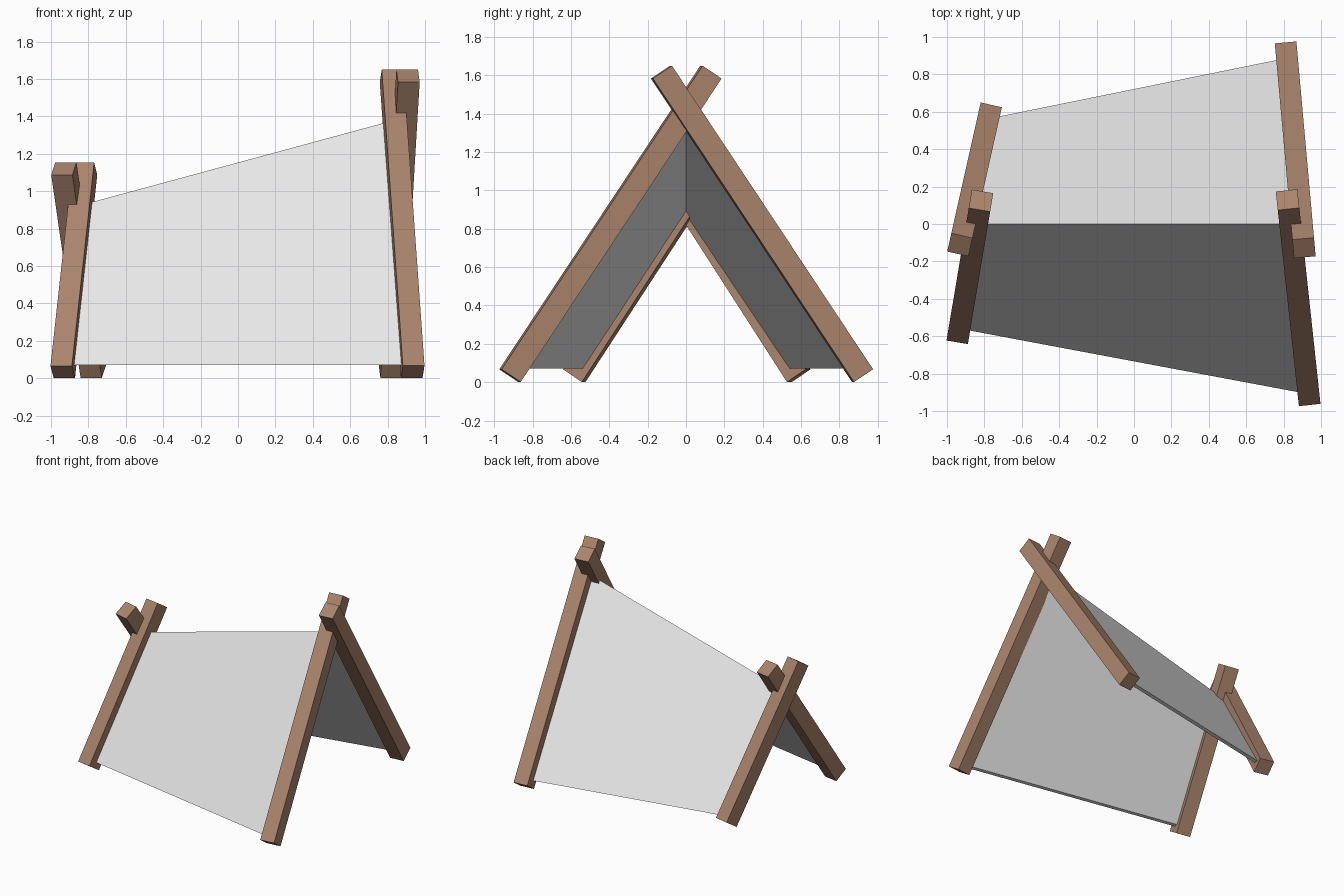
import bpy, bmesh
from mathutils import Vector

if "Cube" in bpy.data.objects:
    bpy.data.objects.remove(bpy.data.objects["Cube"])


def material(name, rgb):
    m = bpy.data.materials.new(name)
    m.diffuse_color = (*rgb, 1)
    m.use_nodes = True
    m.node_tree.nodes["Principled BSDF"].inputs["Base Color"].default_value = m.diffuse_color
    return m


wood = material("brown_wood", (0.40, 0.23, 0.15))
canvas = material("pale_canvas", (0.80, 0.80, 0.80))


def mesh_object(name, verts, faces, mat):
    me = bpy.data.meshes.new(name)
    bm = bmesh.new()
    vs = [bm.verts.new(v) for v in verts]
    for f in faces:
        bm.faces.new([vs[i] for i in f])
    bmesh.ops.recalc_face_normals(bm, faces=bm.faces)
    bm.to_mesh(me)
    bm.free()
    me.materials.append(mat)
    ob = bpy.data.objects.new(name, me)
    bpy.context.collection.objects.link(ob)
    return ob


def pole(name, foot, top, width=0.116, depth=0.12):
    """Square beam between two points, its sides kept level."""
    a, b = Vector(foot), Vector(top)
    axis = (b - a).normalized()
    side = axis.cross(Vector((0, 0, 1))).normalized()
    up = side.cross(axis).normalized()
    corners = [(-1, -1), (1, -1), (1, 1), (-1, 1)]
    verts = [p + side * (i * width / 2) + up * (j * depth / 2)
             for p in (a, b) for i, j in corners]
    faces = [(0, 1, 2, 3), (4, 5, 6, 7)]
    faces += [(i, (i + 1) % 4, (i + 1) % 4 + 4, i + 4) for i in range(4)]
    return mesh_object(name, verts, faces, wood)


# Tall crossed frame on the right
pole("tall_front_pole", (0.934, -0.918, 0.034), (0.821, 0.13, 1.617))
pole("tall_rear_pole", (0.815, 0.921, 0.034), (0.909, -0.128, 1.617))

# Short crossed frame on the left
pole("short_front_pole", (-0.937, -0.583, 0.034), (-0.818, 0.125, 1.121))
pole("short_rear_pole", (-0.774, 0.588, 0.034), (-0.931, -0.111, 1.121))

# Folded cloth: outer front hem, ridge, rear hem, then the inner skin back
hem, thick, drop = 0.072, 0.033, 0.05


def section(front, ridge, rear):
    (fx, fy), (rx, rz), (bx, by) = front, ridge, rear
    return [(fx, fy, hem), (rx, 0, rz), (bx, by, hem),
            (bx, by - thick, hem), (rx, 0, rz - drop), (fx, fy + thick, hem)]


left = section((-0.93, -0.56), (-0.855, 0.922), (-0.785, 0.562))
right = section((0.925, -0.908), (0.85, 1.384), (0.815, 0.887))
faces = [(i, (i + 1) % 6, (i + 1) % 6 + 6, i + 6) for i in range(6)]
for k in (0, 6):
    faces += [(k, k + 1, k + 4, k + 5), (k + 1, k + 2, k + 3, k + 4)]
mesh_object("tent_cloth", left + right, faces, canvas)
